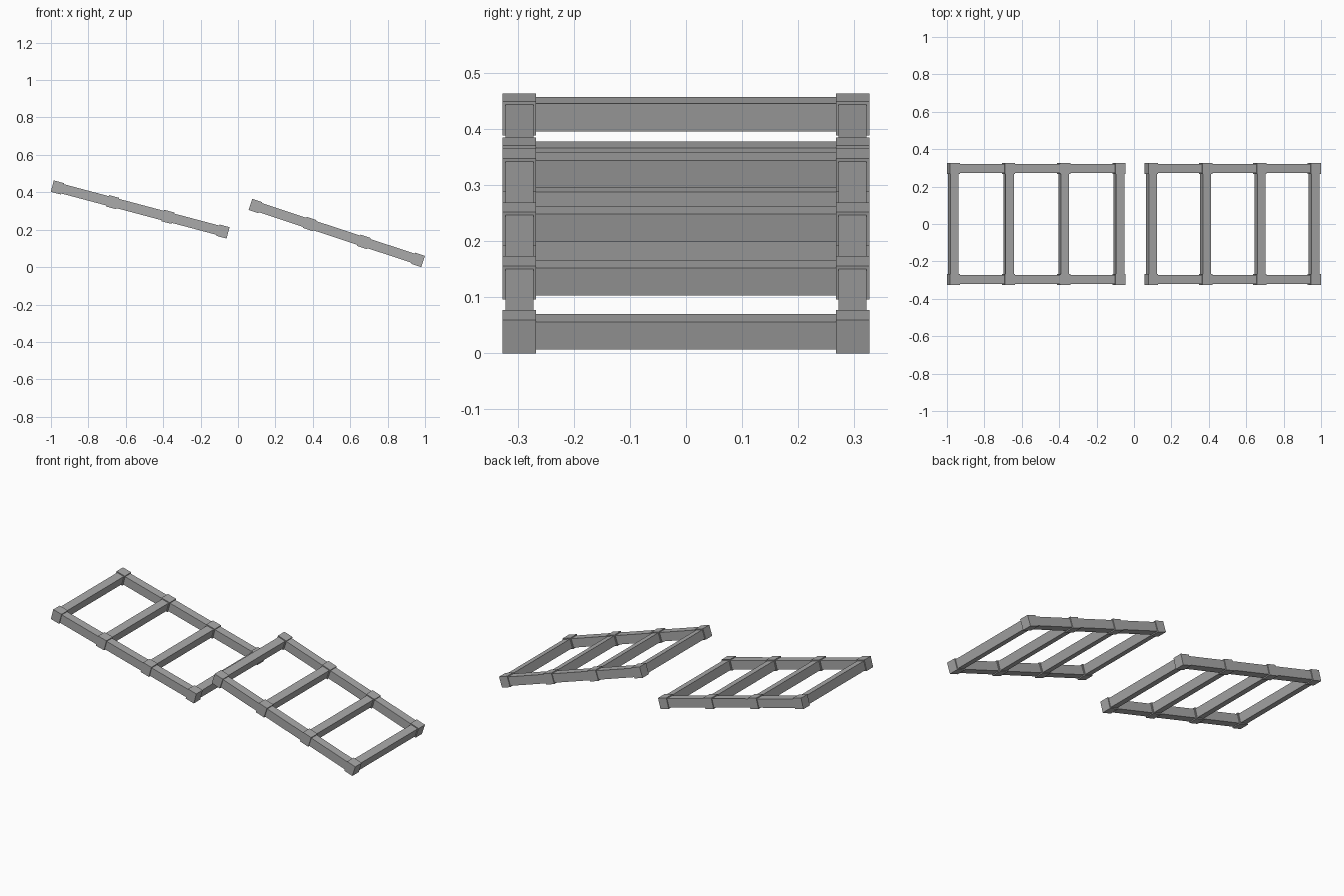
import bpy
from math import radians
from mathutils import Matrix, Vector

if "Cube" in bpy.data.objects:
    bpy.data.objects.remove(bpy.data.objects["Cube"], do_unlink=True)

grey = bpy.data.materials.new("plain grey")
grey.use_nodes = True
grey.diffuse_color = (0.4, 0.4, 0.4, 1)
grey.node_tree.nodes["Principled BSDF"].inputs["Base Color"].default_value = (0.4, 0.4, 0.4, 1)

SPACING = 0.3055      # distance between rungs
RAIL_Y = 0.297        # rail centre line
JOINT = (0.056, 0.06, 0.063)
BAR = 0.045           # rung width
THICK = 0.0515        # rung and rail height


def box(name, size, centre, frame):
    """Box with the given size, placed in the tilted space of a frame."""
    bpy.ops.mesh.primitive_cube_add(size=1)
    ob = bpy.context.object
    ob.name = name
    ob.data.transform(Matrix.Diagonal((*size, 1)))
    ob.matrix_world = frame @ Matrix.Translation(Vector(centre))
    ob.data.materials.append(grey)


def ladder_frame(label, centre, tilt):
    frame = Matrix.Translation(centre) @ Matrix.Rotation(radians(tilt), 4, "Y")
    stations = [(i - 1.5) * SPACING for i in range(4)]
    # Two long rails ending inside the corner joints
    for side, sign in (("left", 1), ("right", -1)):
        if sign:
            box(f"{label}_rail_{'back' if sign > 0 else 'front'}",
                (3 * SPACING, 0.05, THICK), (0, sign * RAIL_Y, 0), frame)
    # Cross rungs with a thicker joint block at both ends
    for i, x in enumerate(stations):
        box(f"{label}_rung_{i + 1}", (BAR, 2 * RAIL_Y, THICK), (x, 0, 0), frame)
        for end, sign in (("back", 1), ("front", -1)):
            box(f"{label}_joint_{end}_{i + 1}", JOINT, (x, sign * RAIL_Y, 0), frame)


ladder_frame("upper_frame", (-0.523, 0, 0.308), 14.9)
ladder_frame("lower_frame", (0.528, 0, 0.1826), 18.3)
